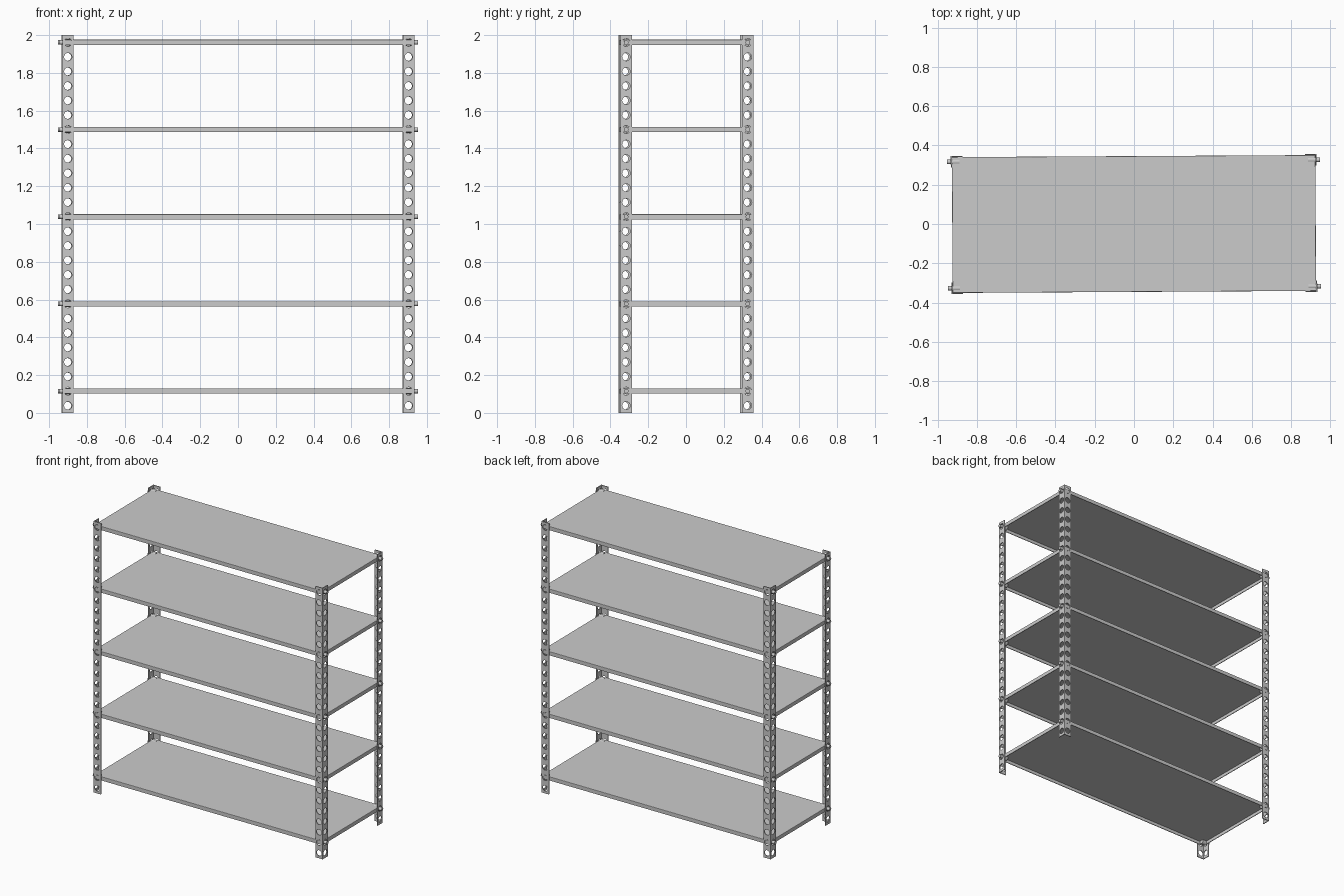
import bpy, bmesh, math
from mathutils import Matrix

if "Cube" in bpy.data.objects:
    bpy.data.objects.remove(bpy.data.objects["Cube"])

X, Y = 0.932, 0.352           # outer post corner
W, T = 0.06, 0.006            # angle-iron leg width and sheet thickness
HOLES, N, R = 26, 16, 0.021   # holes per leg, sides per hole, hole radius
PITCH = 2.0 / HOLES
TURN = math.radians(0.32)     # the whole rack stands slightly turned


def add_object(name, bm):
    mesh = bpy.data.meshes.new(name)
    bm.to_mesh(mesh)
    bm.free()
    ob = bpy.data.objects.new(name, mesh)
    ob.rotation_euler.z = TURN
    bpy.context.collection.objects.link(ob)
    return ob


def mirror_xy(ob):
    m = ob.modifiers.new("four_corners", 'MIRROR')
    m.use_axis = (True, True, False)


def solidify(ob, thickness):
    s = ob.modifiers.new("sheet", 'SOLIDIFY')
    s.thickness = thickness
    s.offset = -1
    s.use_even_offset = True


# Perforated L-shaped posts: a strip of holed cells on each leg
bm = bmesh.new()
for leg in (0, 1):
    for h in range(HOLES):
        zc = (h + 0.5) * PITCH
        rings = ([], [])
        for i in range(N):
            a = 2 * math.pi * i / N
            c, s = math.cos(a), math.sin(a)
            k = max(abs(c), abs(s))
            for ring, (du, dv) in zip(rings, ((c / k * W / 2, s / k * PITCH / 2), (c * R, s * R))):
                u, z = W / 2 + du, zc + dv
                ring.append(bm.verts.new((X, Y - u, z) if leg else (X - u, Y, z)))
        outer, inner = rings
        for i in range(N):
            j = (i + 1) % N
            quad = [outer[i], outer[j], inner[j], inner[i]]
            bm.faces.new(quad[::-1] if leg else quad)
bmesh.ops.remove_doubles(bm, verts=bm.verts, dist=0.0002)
posts = add_object("corner_posts", bm)
solidify(posts, T)
mirror_xy(posts)


def shelf(index, z):
    # Sheet tray with turned-down edges, open underneath
    bm = bmesh.new()
    bmesh.ops.create_cube(bm, size=1, matrix=Matrix.Diagonal((2 * (X - T), 2 * (Y - T), 0.028, 1)))
    bottom = [f for f in bm.faces if f.normal.z < -0.5]
    bmesh.ops.delete(bm, geom=bottom, context='FACES')
    top = [e for e in bm.edges if all(v.co.z > 0 for v in e.verts)]
    bmesh.ops.bevel(bm, geom=top, offset=0.003, segments=2, profile=0.5, affect='EDGES')
    ob = add_object(f"shelf_{index}", bm)
    ob.location.z = z
    solidify(ob, 0.005)


def bolts(index, z):
    # Bolt end outside the post and thicker nut inside, along x
    bm = bmesh.new()
    for x0, x1, r in ((0.90, 0.950, 0.012), (0.888, X - T, 0.017)):
        mat = Matrix.Translation(((x0 + x1) / 2, Y - W / 2, 0)) @ Matrix.Rotation(math.pi / 2, 4, 'Y')
        bmesh.ops.create_cone(bm, cap_ends=True, segments=16, radius1=r, radius2=r,
                              depth=x1 - x0, matrix=mat)
    ob = add_object(f"shelf_bolts_{index}", bm)
    ob.location.z = z
    mirror_xy(ob)
    bpy.ops.object.select_all(action='DESELECT')
    ob.select_set(True)
    bpy.context.view_layer.objects.active = ob
    bpy.ops.object.shade_smooth_by_angle(angle=math.radians(35))


# Five shelves, six holes apart, starting at the second hole
for n in range(5):
    height = (1.5 + 6 * n) * PITCH
    shelf(n + 1, height)
    bolts(n + 1, height)
